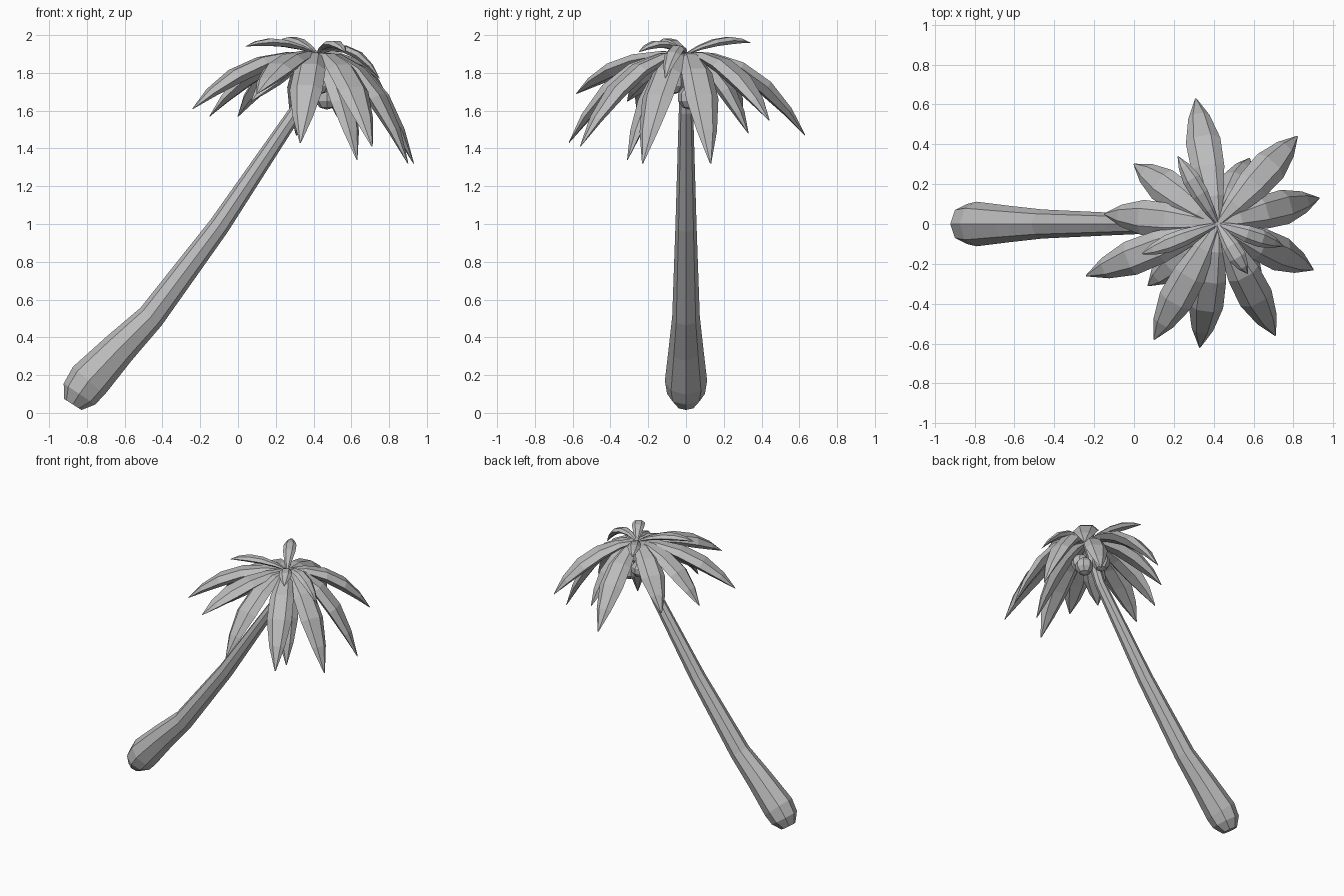
import bpy, bmesh, math
from mathutils import Vector

cube = bpy.data.objects.get("Cube")
if cube:
    bpy.data.objects.remove(cube, do_unlink=True)

grey = bpy.data.materials.new("Light grey")
grey.use_nodes = True
colour = (0.5, 0.5, 0.5, 1)
grey.diffuse_color = colour
grey.node_tree.nodes["Principled BSDF"].inputs["Base Color"].default_value = colour


def finish(bm, name):
    bmesh.ops.recalc_face_normals(bm, faces=bm.faces)
    mesh = bpy.data.meshes.new(name)
    bm.to_mesh(mesh)
    bm.free()
    mesh.materials.append(grey)
    obj = bpy.data.objects.new(name, mesh)
    bpy.context.collection.objects.link(obj)
    return obj


def loft(name, path, widths, side, sides, flatness=1.0):
    """Skin rings along a path, capping both ends."""
    bm = bmesh.new()
    rings = []
    for i, p in enumerate(path):
        tangent = (path[min(i + 1, len(path) - 1)] - path[max(i - 1, 0)]).normalized()
        up = tangent.cross(side).normalized()
        ring = []
        for k in range(sides):
            a = math.tau * k / sides
            ring.append(bm.verts.new(p + widths[i] * (side * math.cos(a) + up * flatness * math.sin(a))))
        rings.append(ring)
    for a, b in zip(rings, rings[1:]):
        for k in range(sides):
            n = (k + 1) % sides
            bm.faces.new((a[k], a[n], b[n], b[k]))
    bm.faces.new(rings[0])
    bm.faces.new(rings[-1])
    return finish(bm, name)


# Leaning trunk with a bulbous foot
trunk = [(-0.875, 0.045, 0.055), (-0.84, 0.10, 0.10), (-0.79, 0.17, 0.112), (-0.63, 0.34, 0.092),
         (-0.46, 0.51, 0.073), (-0.1, 0.99, 0.056), (0.31, 1.6, 0.038), (0.42, 1.88, 0.035)]
loft("trunk", [Vector((x, 0, z)) for x, z, r in trunk], [r for x, z, r in trunk],
     Vector((0, 1, 0)), 8)

# Fronds: arched, pointed leaves from the crown
crown = Vector((0.42, 0, 1.9))
steps = (0, 0.2, 0.42, 0.64, 0.84, 1)
shape = (0.2, 0.62, 0.95, 1, 0.62, 0.04)


def frond(name, tip, half_width, lift):
    tip = Vector(tip)
    out = Vector((tip.x - crown.x, tip.y - crown.y, 0))
    side = Vector((-out.y, out.x, 0)).normalized()
    bend = crown + out * 0.55 + Vector((0, 0, lift))
    path = [crown * (1 - t) ** 2 + bend * 2 * t * (1 - t) + tip * t * t for t in steps]
    loft(name, path, [half_width * s for s in shape], side, 6, 0.5)


long_tips = [(0.31, 0.63, 1.47), (0.82, 0.44, 1.55), (0.93, 0.13, 1.32), (0.90, -0.23, 1.32),
             (0.71, -0.56, 1.41), (0.33, -0.62, 1.43), (0.10, -0.58, 1.69), (-0.24, -0.26, 1.61),
             (-0.15, 0.05, 1.57), (0.0, 0.30, 1.57)]
low_tips = [(0.58, 0.33, 1.48), (0.07, -0.31, 1.65), (0.63, -0.31, 1.34)]
top_tips = [(0.04, -0.15, 1.94), (0.57, -0.25, 1.91), (0.75, -0.11, 1.77), (0.22, 0.34, 1.96)]
for label, tips, width, lift in (("long_frond", long_tips, 0.088, 0.0),
                                 ("low_frond", low_tips, 0.08, -0.06),
                                 ("top_frond", top_tips, 0.045, 0.1)):
    for i, tip in enumerate(tips):
        frond(f"{label}_{i + 1}", tip, width, lift)

# Coconuts hanging under the crown
for i, spot in enumerate([(0.35, 0.06, 1.73), (0.47, 0.02, 1.67), (0.43, -0.07, 1.75)]):
    bm = bmesh.new()
    bmesh.ops.create_uvsphere(bm, u_segments=8, v_segments=5, radius=0.065)
    bmesh.ops.translate(bm, verts=bm.verts, vec=spot)
    finish(bm, f"coconut_{i + 1}")
